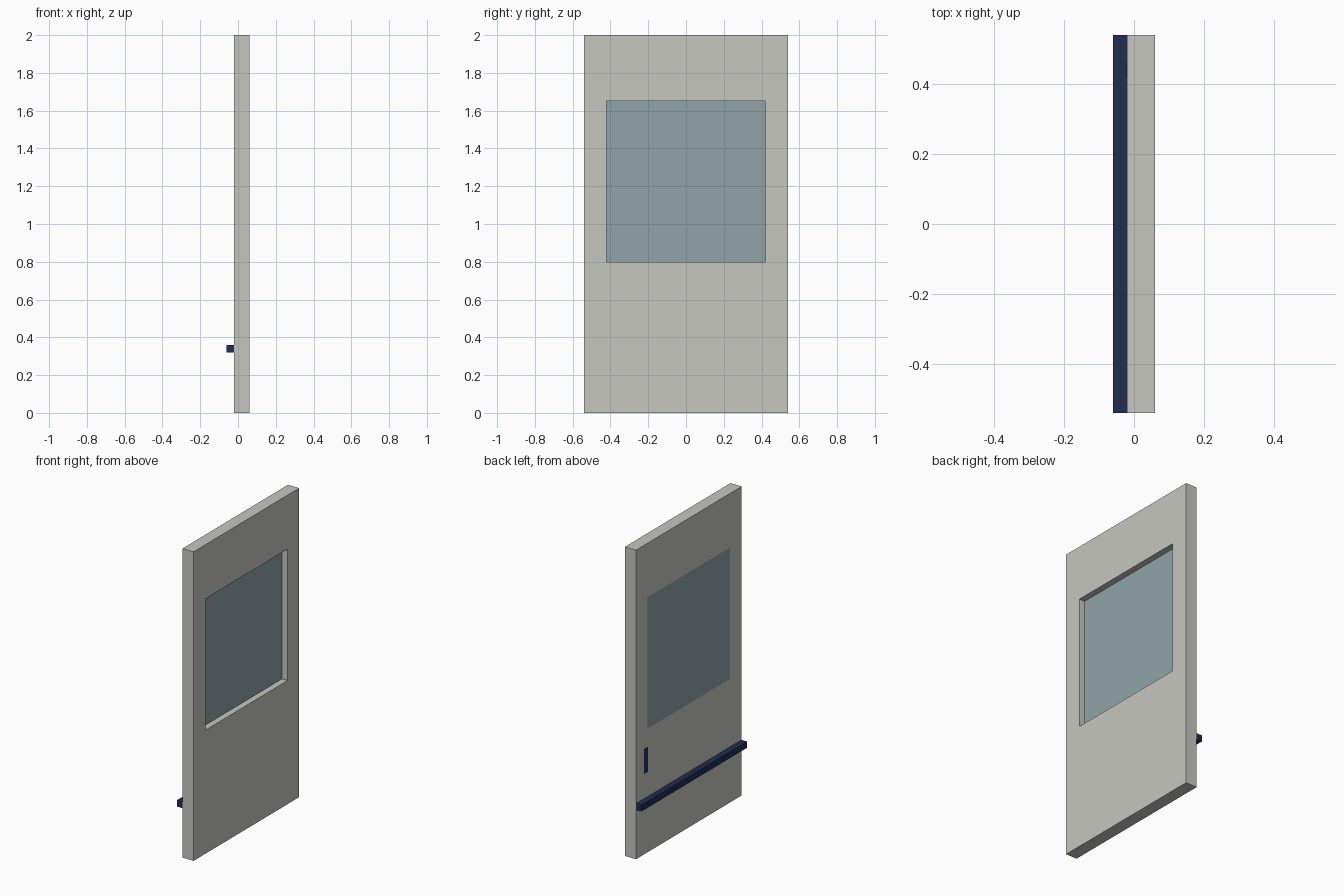
import bpy

cube = bpy.data.objects.get("Cube")
if cube:
    bpy.data.objects.remove(cube, do_unlink=True)


def material(name, rgb):
    m = bpy.data.materials.new(name)
    m.use_nodes = True
    m.diffuse_color = (*rgb, 1)
    m.node_tree.nodes["Principled BSDF"].inputs["Base Color"].default_value = (*rgb, 1)
    return m


def box(name, low, high, mat=None):
    """Axis-aligned box between two corners."""
    bpy.ops.mesh.primitive_cube_add(size=1)
    ob = bpy.context.object
    ob.name = name
    ob.location = [(a + b) / 2 for a, b in zip(low, high)]
    ob.scale = [b - a for a, b in zip(low, high)]
    bpy.ops.object.transform_apply(location=True, rotation=False, scale=True)
    if mat:
        ob.data.materials.append(mat)
    return ob


grey = material("warm grey", (0.57, 0.57, 0.53))
glass = material("blue grey glass", (0.28, 0.37, 0.39))
navy = material("dark navy", (0.015, 0.025, 0.085))

BACK, FRONT, HALF = -0.02, 0.06, 0.54
WIN, SILL, HEAD = 0.42, 0.80, 1.65

# Door slab with a window opening cut through it
door = box("door_panel", (BACK, -HALF, 0), (FRONT, HALF, 2), grey)
cutter = box("window_cutter", (-0.2, -WIN, SILL), (0.2, WIN, HEAD))
cut = door.modifiers.new("window opening", "BOOLEAN")
cut.operation = "DIFFERENCE"
cut.solver = "EXACT"
cut.object = cutter
bpy.context.view_layer.objects.active = door
bpy.ops.object.modifier_apply(modifier=cut.name)
bpy.data.objects.remove(cutter, do_unlink=True)

# Pane flush with one face and recessed from the other
box("window_pane", (BACK, -WIN, SILL), (0.02, WIN, HEAD), glass)

# Full-width push bar and thin latch plate on the flush side
box("push_bar", (BACK - 0.04, -HALF, 0.32), (BACK, HALF, 0.36), navy)
box("latch_plate", (BACK - 0.002, 0.42, 0.52), (BACK, 0.46, 0.68), navy)
